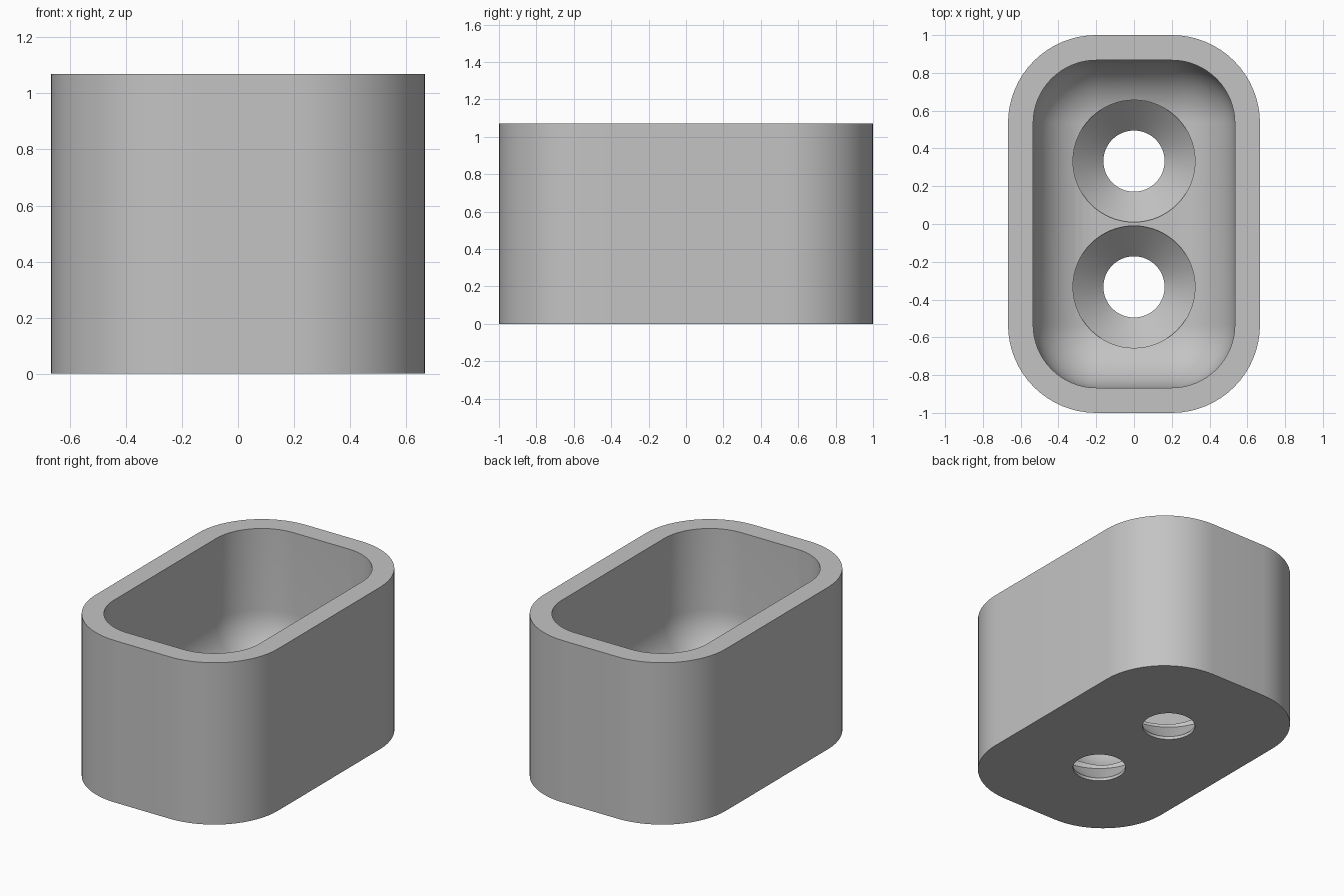
import bpy
import bmesh
from math import sin, cos, pi

if "Cube" in bpy.data.objects:
    bpy.data.objects.remove(bpy.data.objects["Cube"], do_unlink=True)

HEIGHT, FLOOR = 1.07, 0.2
HALF_X, HALF_Y = 0.2, 0.533        # centres of the corner arcs
OUTER_R, INNER_R = 0.467, 0.334
ARC_STEPS, FILLET_STEPS = 16, 14

grey = bpy.data.materials.new("grey")
grey.use_nodes = True
grey.diffuse_color = (0.55, 0.55, 0.55, 1)
grey.node_tree.nodes["Principled BSDF"].inputs["Base Color"].default_value = grey.diffuse_color


def rounded_ring(bm, radius, z):
    """Rounded rectangle loop of vertices."""
    corners = ((1, 1), (-1, 1), (-1, -1), (1, -1))
    ring = []
    for i, (sx, sy) in enumerate(corners):
        for k in range(ARC_STEPS + 1):
            a = (i + k / ARC_STEPS) * pi / 2
            ring.append(bm.verts.new((sx * HALF_X + radius * cos(a),
                                      sy * HALF_Y + radius * sin(a), z)))
    return ring


def round_ring(bm, radius, z, y, steps=64):
    angles = [2 * pi * k / steps for k in range(steps)]
    return [bm.verts.new((radius * cos(a), y + radius * sin(a), z)) for a in angles]


def loft(bm, rings):
    """Skin consecutive rings and cap both ends."""
    for a, b in zip(rings, rings[1:]):
        for i in range(len(a)):
            j = (i + 1) % len(a)
            bm.faces.new((a[i], a[j], b[j], b[i]))
    bm.faces.new(rings[0][::-1])
    bm.faces.new(rings[-1])


def finish(bm, name):
    bmesh.ops.remove_doubles(bm, verts=bm.verts, dist=0.0001)
    bmesh.ops.recalc_face_normals(bm, faces=bm.faces)
    mesh = bpy.data.meshes.new(name)
    bm.to_mesh(mesh)
    bm.free()
    mesh.materials.append(grey)
    obj = bpy.data.objects.new(name, mesh)
    bpy.context.collection.objects.link(obj)
    return obj


# Cup: outer wall, rim, inner wall and the rounded transition to the floor
bm = bmesh.new()
rings = [rounded_ring(bm, OUTER_R, 0), rounded_ring(bm, OUTER_R, HEIGHT),
         rounded_ring(bm, INNER_R, HEIGHT)]
for k in range(FILLET_STEPS + 1):
    t = k / FILLET_STEPS * pi / 2
    rings.append(rounded_ring(bm, INNER_R * cos(t), FLOOR + INNER_R * (1 - sin(t))))
loft(bm, rings)
cup = finish(bm, "cup")

# Two countersunk screw holes through the floor
hole_profile = ((0.162, -0.1), (0.162, 0.02), (0.323, 0.18), (0.323, 0.5))
bm = bmesh.new()
for y in (-0.333, 0.333):
    loft(bm, [round_ring(bm, r, z, y) for r, z in hole_profile])
cutter = finish(bm, "hole_cutter")
cutter.hide_render = True

cut = cup.modifiers.new("screw_holes", 'BOOLEAN')
cut.operation = 'DIFFERENCE'
cut.solver = 'EXACT'
cut.object = cutter
bpy.ops.object.select_all(action='DESELECT')
bpy.context.view_layer.objects.active = cup
cup.select_set(True)
bpy.ops.object.modifier_apply(modifier=cut.name)
bpy.data.objects.remove(cutter, do_unlink=True)
bpy.ops.object.shade_smooth_by_angle(angle=pi / 6)
